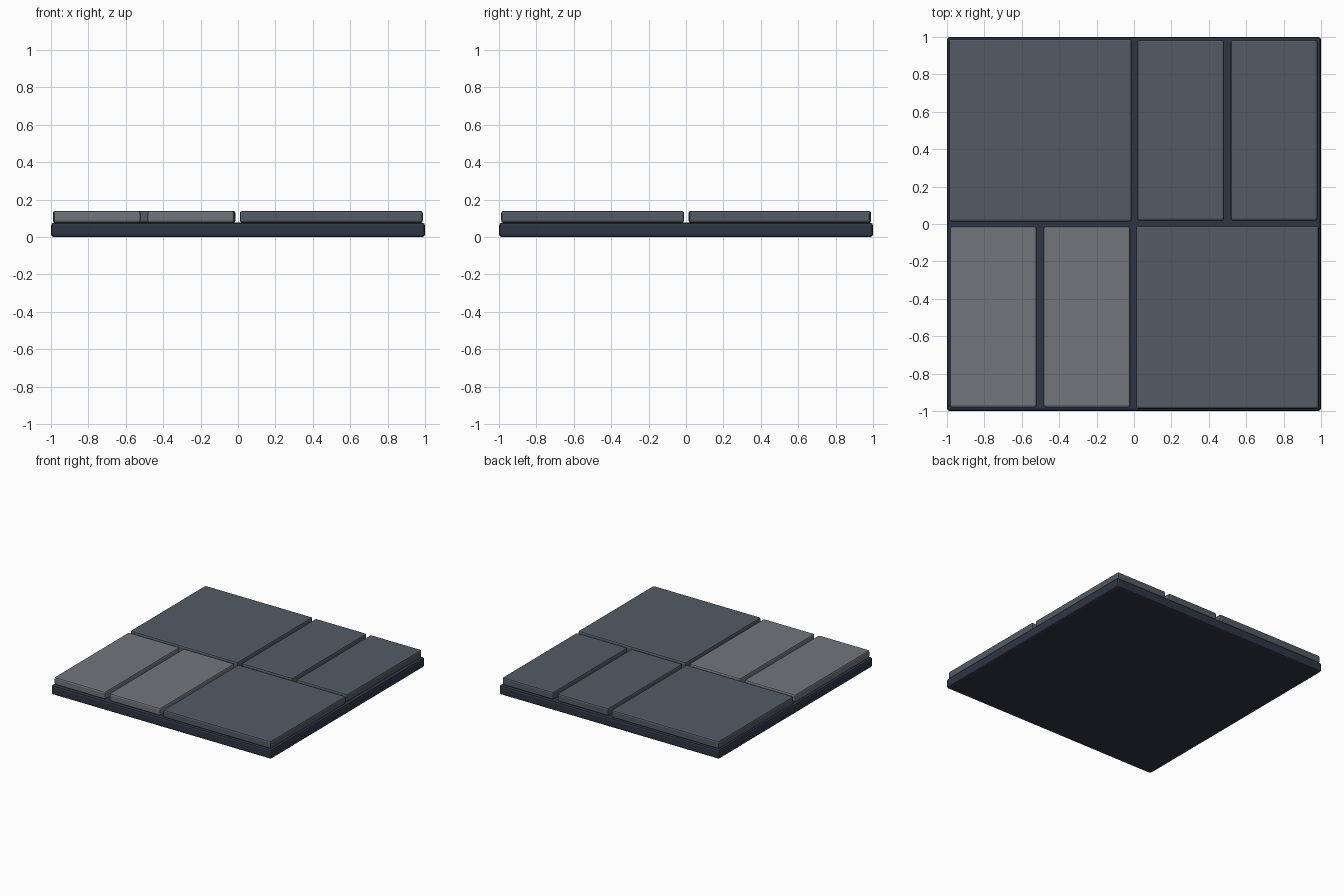
import bpy

if "Cube" in bpy.data.objects:
    bpy.data.objects.remove(bpy.data.objects["Cube"])


def material(name, rgb):
    m = bpy.data.materials.new(name)
    m.diffuse_color = (*rgb, 1)
    m.use_nodes = True
    m.node_tree.nodes["Principled BSDF"].inputs["Base Color"].default_value = m.diffuse_color
    return m


def slab(name, x0, x1, y0, y1, z0, z1, bevel, mat):
    """Chamfered box given by its limits."""
    bpy.ops.mesh.primitive_cube_add(
        size=1, location=((x0 + x1) / 2, (y0 + y1) / 2, (z0 + z1) / 2))
    ob = bpy.context.object
    ob.name = name
    ob.scale = (x1 - x0, y1 - y0, z1 - z0)
    bpy.ops.object.transform_apply(location=False, rotation=False, scale=True)
    mod = ob.modifiers.new("edge_bevel", 'BEVEL')
    mod.width = bevel
    mod.segments = 2
    ob.data.materials.append(mat)
    return ob


base_mat = material("dark_base", (0.028, 0.036, 0.058))
slate = material("slate", (0.085, 0.105, 0.127))
light = material("light_slate", (0.165, 0.178, 0.197))

# Base slab
slab("base", -1, 1, -1, 1, 0, 0.077, 0.015, base_mat)

# Two large square tiles and two pairs of half tiles: x0, x1, y0, y1
tiles = [
    ("large_tile_back", -0.99, -0.013, 0.013, 0.99, slate),
    ("large_tile_front", 0.01, 0.988, -0.988, -0.01, slate),
    ("half_tile_back_inner", 0.018, 0.482, 0.018, 0.985, slate),
    ("half_tile_back_outer", 0.517, 0.981, 0.018, 0.985, slate),
    ("half_tile_front_outer", -0.985, -0.521, -0.981, -0.013, light),
    ("half_tile_front_inner", -0.484, -0.02, -0.981, -0.013, light),
]
for name, x0, x1, y0, y1, mat in tiles:
    slab(name, x0, x1, y0, y1, 0.077, 0.14, 0.012, mat)
